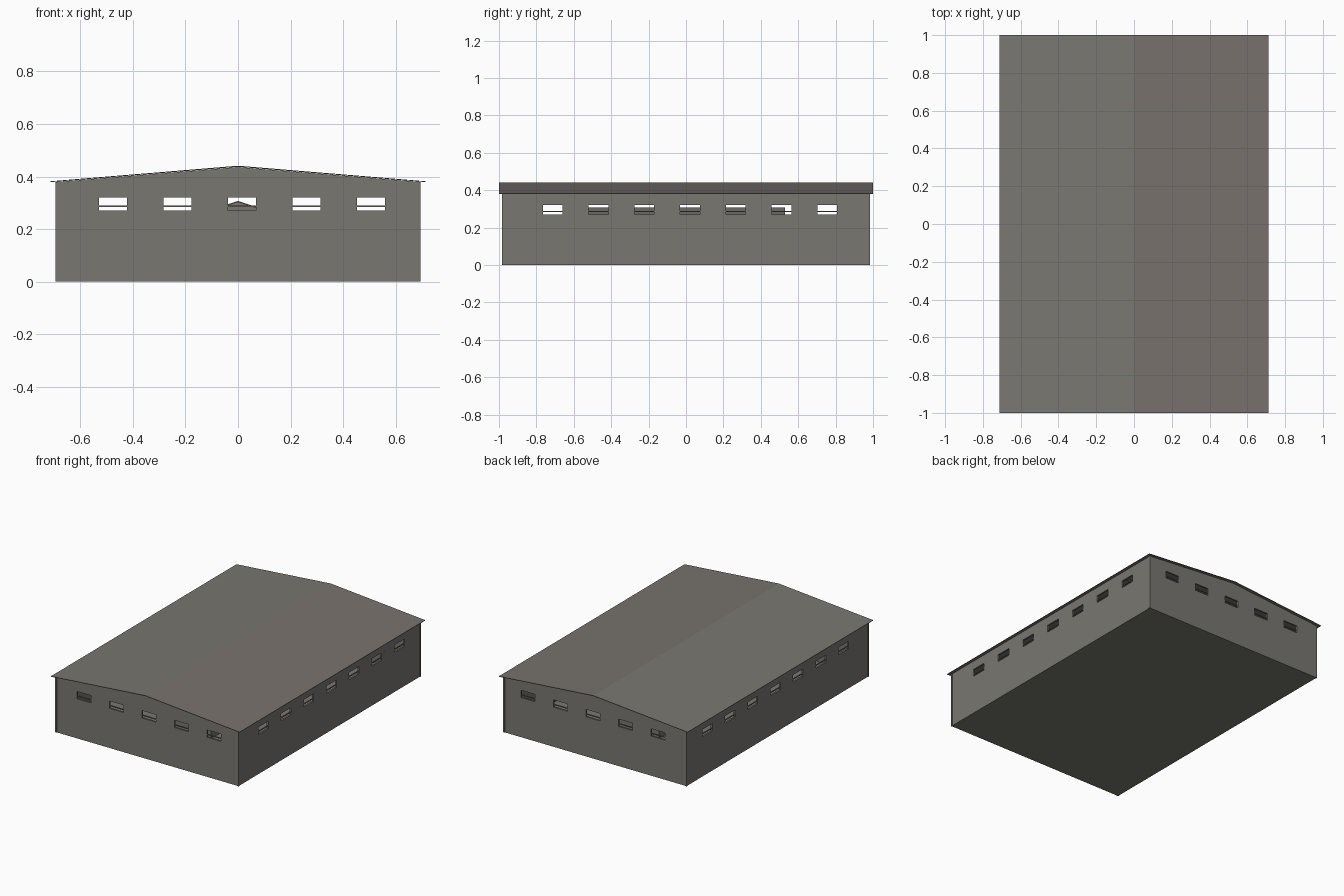
import bpy

old = bpy.data.objects.get("Cube")
if old:
    bpy.data.objects.remove(old)


def material(name, rgb):
    m = bpy.data.materials.new(name)
    m.use_nodes = True
    colour = (*rgb, 1)
    m.diffuse_color = colour
    bsdf = next(n for n in m.node_tree.nodes if n.type == 'BSDF_PRINCIPLED')
    bsdf.inputs["Base Color"].default_value = colour
    return m


GREY = material("warm grey", (0.19, 0.185, 0.165))
BROWN = material("brownish grey", (0.19, 0.17, 0.155))


def mesh_object(name, verts, faces, mat=GREY):
    me = bpy.data.meshes.new(name)
    me.from_pydata(verts, [], faces)
    me.materials.append(mat)
    ob = bpy.data.objects.new(name, me)
    bpy.context.collection.objects.link(ob)
    return ob


def prism(name, profile, y0, y1, mat=GREY):
    """Extrude an x-z outline along y."""
    n = len(profile)
    verts = [(x, y, z) for y in (y0, y1) for x, z in profile]
    faces = [list(range(n)), list(range(2 * n - 1, n - 1, -1))]
    faces += [[(i + 1) % n, i, n + i, n + (i + 1) % n] for i in range(n)]
    return mesh_object(name, verts, faces, mat)


def box(name, x0, x1, y0, y1, z0, z1):
    return prism(name, [(x0, z0), (x1, z0), (x1, z1), (x0, z1)], y0, y1)


HW, HL, TOP, RIDGE, T = 0.69, 0.98, 0.38, 0.437, 0.012
SILL, HEAD, HALF = 0.27, 0.32, 0.053
end_windows = [-0.475 + 0.245 * i for i in range(5)]
side_windows = [-0.712 + 0.2445 * i for i in range(7)]


def wall(name, along_x, depth, length, centres):
    """Wall made of solid strips and piers around its window openings."""
    def part(label, a, b, z0, z1, inset=0.0):
        lo, hi = depth[0] + inset, depth[1] - inset
        if along_x:
            return box(label, a, b, lo, hi, z0, z1)
        return box(label, lo, hi, a, b, z0, z1)

    part(name + "_lower", -length, length, 0.003, SILL)
    part(name + "_upper", -length, length, HEAD, TOP)
    edges = [-length]
    for c in centres:
        edges += [c - HALF, c + HALF]
        part(name + "_window_bar", c - HALF, c + HALF, 0.284, 0.290, 0.003)
    edges.append(length)
    for a, b in zip(edges[::2], edges[1::2]):
        part(name + "_pier", a, b, SILL, HEAD)


wall("front_wall", True, (-HL, -HL + T), HW - 0.005, end_windows)
wall("back_wall", True, (HL - T, HL), HW - 0.005, end_windows)
wall("right_wall", False, (-HW, -HW + T), HL - 0.005, side_windows)
wall("left_wall", False, (HW - T, HW), HL - 0.005, side_windows)

# Floor slab and corner posts
box("floor", -HW, HW, -HL, HL, 0, 0.006)
for sx in (-1, 1):
    for sy in (-1, 1):
        x, y = sx * (HW - 0.003), sy * (HL - 0.003)
        box("corner_post", x - 0.006, x + 0.006, y - 0.006, y + 0.006, 0, TOP)

# Gables and interior roof frames
triangle = [(-HW, TOP), (HW, TOP), (0, RIDGE - 0.001)]
prism("front_gable", triangle, -HL, -HL + T)
prism("back_gable", triangle, HL - T, HL)
for y in (-0.65, 0, 0.65):
    prism("roof_frame", triangle, y - 0.003, y + 0.003)

# Two roof slopes with overhanging eaves
for name, s, mat in (("right_roof", -1, GREY), ("left_roof", 1, BROWN)):
    outline = [(0, RIDGE), (s * 0.712, 0.379), (s * 0.712, 0.382), (0, 0.441)]
    if s > 0:
        outline.reverse()
    # outline winding keeps normals outward on both slopes
    prism(name, outline[::-1], -1, 1, mat)

# Small gabled room inside
prism("inner_room", [(-0.16, 0.006), (0.16, 0.006), (0.16, 0.25), (0, 0.303), (-0.16, 0.25)],
      -0.52, 0.52)
prism("inner_room_roof", [(0, 0.303), (0.19, 0.24), (0.19, 0.244), (0, 0.307),
                          (-0.19, 0.244), (-0.19, 0.24)], -0.53, 0.53)
